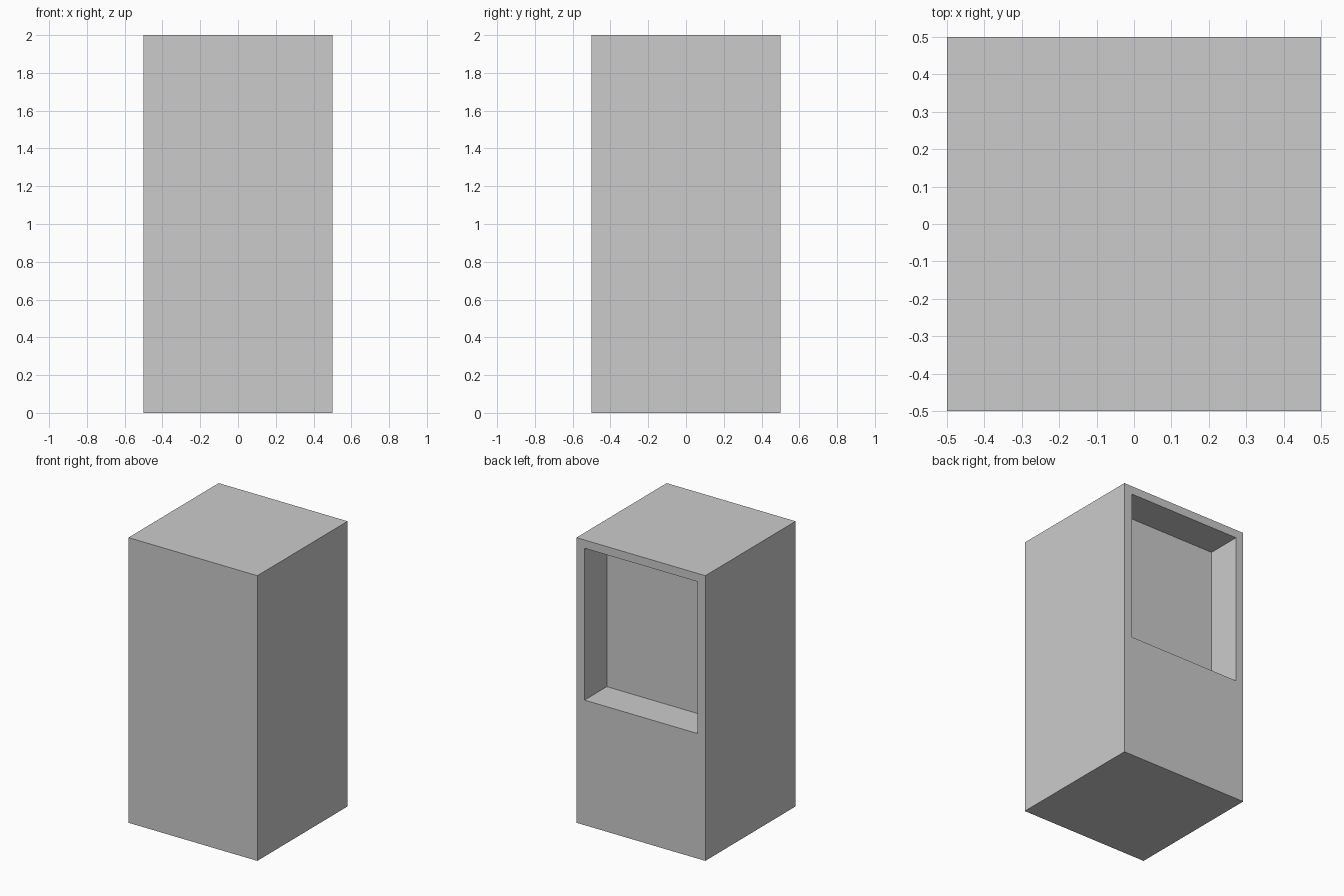
import bpy
import bmesh

if "Cube" in bpy.data.objects:
    bpy.data.objects.remove(bpy.data.objects["Cube"])

# Recess opening on the back face: x range, z range and depth
X0, X1 = -0.44, 0.437
Z0, Z1 = 0.877, 1.942
DEPTH = 0.247

bm = bmesh.new()

# Cabinet body: 1 x 1 x 2 block standing on the floor
bmesh.ops.create_cube(bm, size=1)
for v in bm.verts:
    v.co.z = (v.co.z + 0.5) * 2

# Recess: inset the back face, fit it to the opening, push it inward
bm.normal_update()
back = max(bm.faces, key=lambda f: f.normal.y)
bmesh.ops.inset_individual(bm, faces=[back], thickness=0.05)
for v in back.verts:
    v.co.x = X0 if v.co.x < 0 else X1
    v.co.z = Z0 if v.co.z < 1 else Z1
pocket = bmesh.ops.extrude_discrete_faces(bm, faces=[back])["faces"][0]
for v in pocket.verts:
    v.co.y -= DEPTH

bmesh.ops.recalc_face_normals(bm, faces=bm.faces)
mesh = bpy.data.meshes.new("cabinet_body")
bm.to_mesh(mesh)
bm.free()
body = bpy.data.objects.new("cabinet_body", mesh)
bpy.context.collection.objects.link(body)
